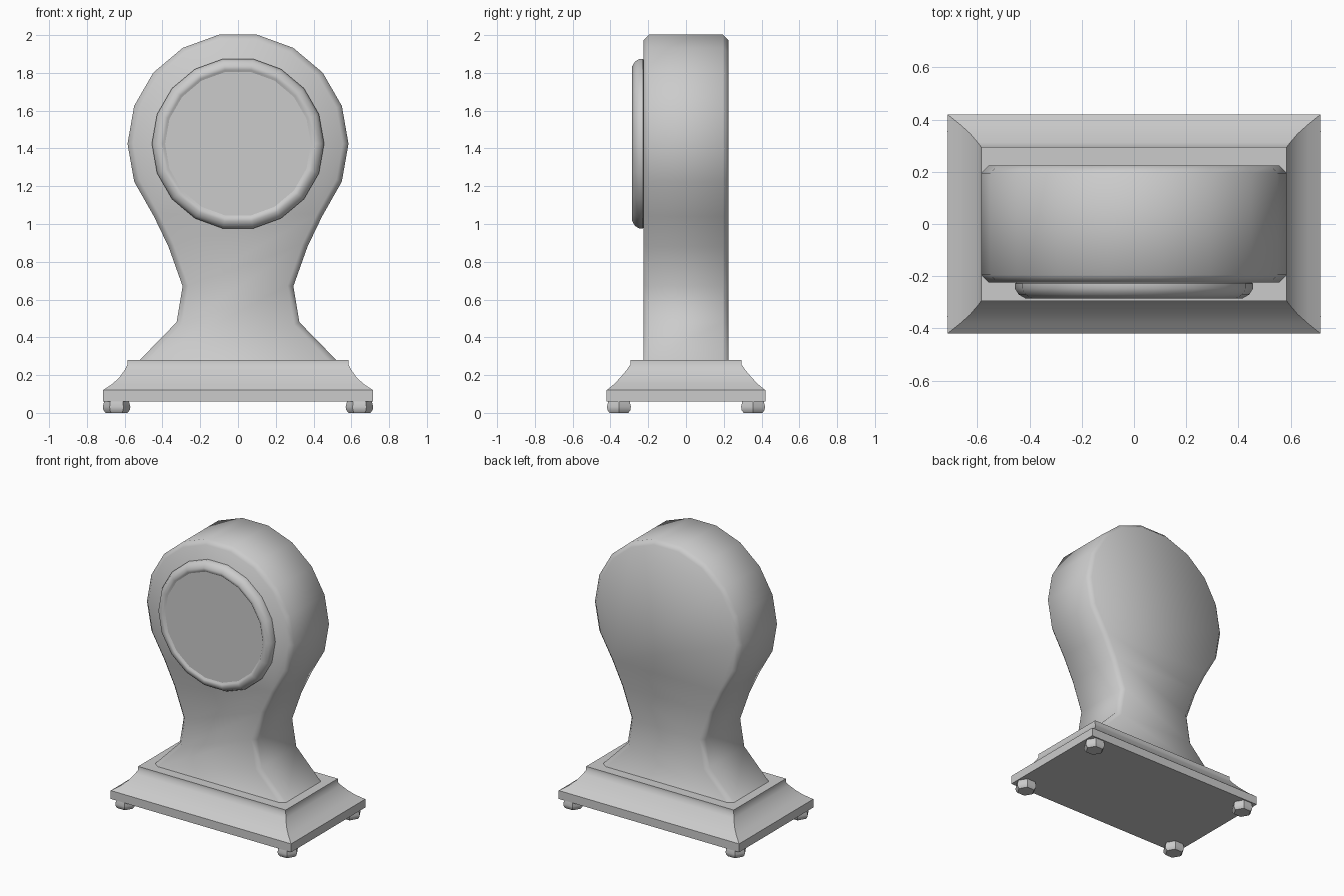
import bpy, bmesh
from math import sin, cos, radians, pi

if "Cube" in bpy.data.objects:
    bpy.data.objects.remove(bpy.data.objects["Cube"])


def finish(name, bm, angle):
    bmesh.ops.recalc_face_normals(bm, faces=bm.faces)
    mesh = bpy.data.meshes.new(name)
    bm.to_mesh(mesh)
    bm.free()
    ob = bpy.data.objects.new(name, mesh)
    bpy.context.collection.objects.link(ob)
    bpy.ops.object.select_all(action='DESELECT')
    ob.select_set(True)
    bpy.context.view_layer.objects.active = ob
    bpy.ops.object.shade_smooth_by_angle(angle=radians(angle))
    return ob


def loft(name, rings, angle):
    """Skin equal-sized rings of points and cap both ends."""
    bm = bmesh.new()
    loops = [[bm.verts.new(p) for p in ring] for ring in rings]
    n = len(loops[0])
    for a, b in zip(loops, loops[1:]):
        for i in range(n):
            j = (i + 1) % n
            bm.faces.new((a[i], a[j], b[j], b[i]))
    bm.faces.new(loops[0])
    bm.faces.new(loops[-1])
    return finish(name, bm, angle)


# Plinth: slab, concave sweep and thin top lip
levels = [(.715, .42, .06), (.715, .42, .12), (.665, .38, .153), (.626, .345, .19),
          (.598, .312, .23), (.585, .295, .255), (.585, .295, .28)]
loft("plinth", [[(-x, -y, z), (x, -y, z), (x, y, z), (-x, y, z)]
                for x, y, z in levels], 35)

# Four six-sided bun feet
for sx in (-1, 1):
    for sy in (-1, 1):
        rings = [[(sx * .643 + r * cos(k * pi / 3), sy * .355 + r * sin(k * pi / 3), z)
                  for k in range(6)]
                 for r, z in ((.058, 0), (.07, .015), (.073, .032), (.066, .06))]
        loft("foot", rings, 40)

# Balloon-shaped case: 18-sided round head over a waisted, flared neck
CZ, STEP = 1.425, pi / 9
right = [(.52, .28), (.325, .48), (.293, .67), (.368, .88), (.445, 1.04)]
right += [(.585 * cos(k * STEP), CZ + .577 / cos(STEP / 2) * sin(k * STEP))
          for k in range(-1, 5)]
outline = right + [(-x, z) for x, z in reversed(right)]
bm = bmesh.new()
front = bm.faces.new([bm.verts.new((x, -.225, z)) for x, z in outline])
ext = bmesh.ops.extrude_face_region(bm, geom=[front], use_keep_orig=True)
bmesh.ops.translate(bm, vec=(0, .45, 0),
                    verts=[v for v in ext["geom"] if isinstance(v, bmesh.types.BMVert)])
bmesh.ops.recalc_face_normals(bm, faces=bm.faces)
rim = [e for e in bm.edges
       if abs(e.verts[0].co.y - e.verts[1].co.y) < .01
       and max(v.co.z for v in e.verts) > .3]
bmesh.ops.bevel(bm, geom=rim, offset=.03, offset_type='OFFSET', segments=1,
                profile=.5, affect='EDGES')
finish("clock_case", bm, 60)


# Rounded bezel and flat dial, lathed about y
def ring(r, y):
    return [(r * cos(k * STEP), y, CZ + r * sin(k * STEP)) for k in range(18)]


loft("bezel", [ring(r, y) for r, y in ((.43, -.215), (.456, -.228), (.456, -.247), (.442, -.27),
                                       (.416, -.285), (.396, -.283), (.385, -.272))], 50)
loft("dial", [ring(.386, -.22), ring(.386, -.273)], 30)
